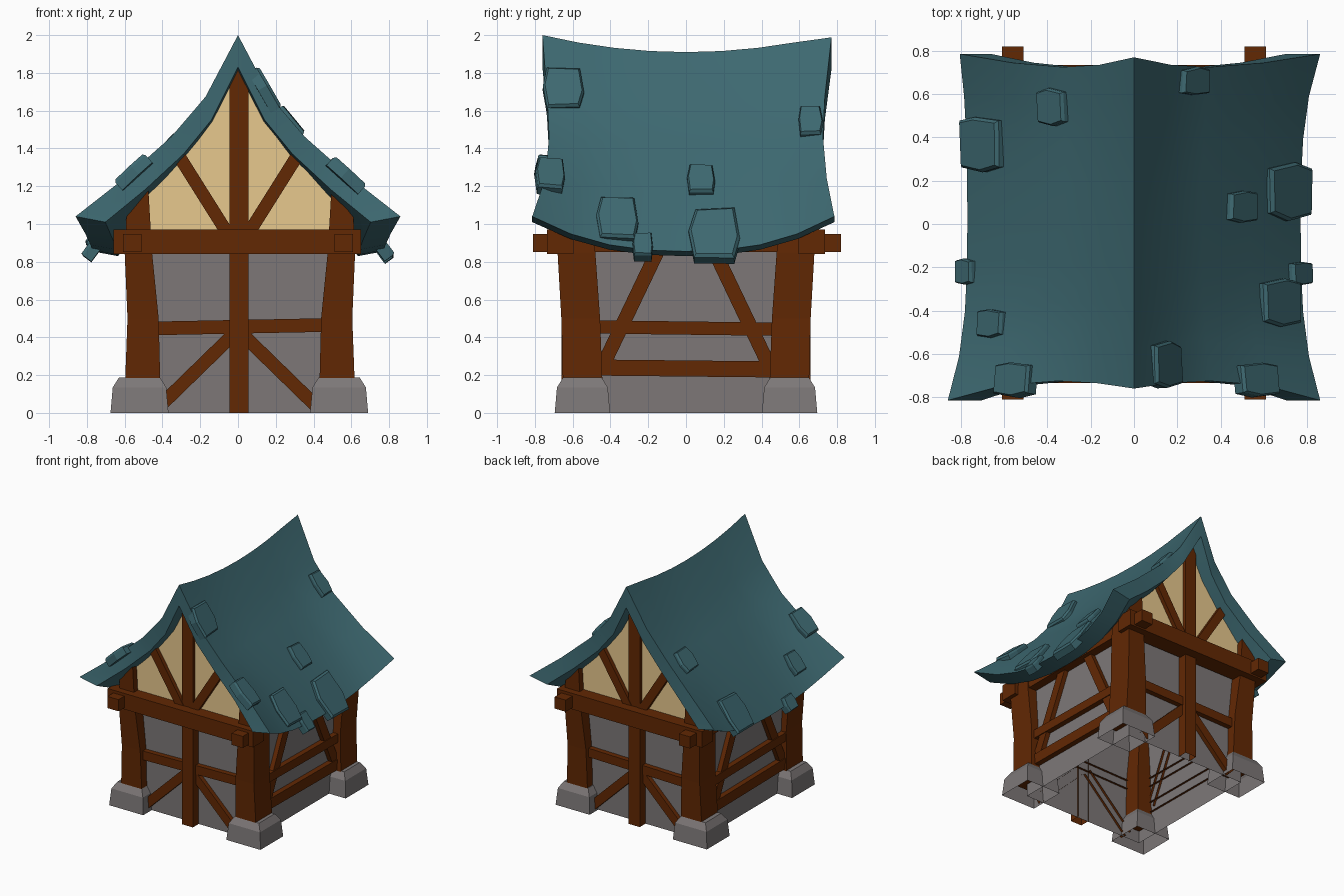
import bpy, bmesh, math, random
from mathutils import Vector

if "Cube" in bpy.data.objects:
    bpy.data.objects.remove(bpy.data.objects["Cube"])

random.seed(4)


def material(name, rgb):
    m = bpy.data.materials.new(name)
    m.diffuse_color = (*rgb, 1)
    m.use_nodes = True
    m.node_tree.nodes["Principled BSDF"].inputs["Base Color"].default_value = m.diffuse_color
    return m


TEAL = material("teal_roof", (0.047, 0.140, 0.164))
WOOD = material("brown_wood", (0.122, 0.021, 0.001))
STONE = material("grey_stone", (0.205, 0.187, 0.187))
PLASTER = material("tan_plaster", (0.80, 0.58, 0.27))


def make(name, verts, faces, mat):
    me = bpy.data.meshes.new(name)
    me.from_pydata([tuple(v) for v in verts], [], faces)
    bm = bmesh.new()
    bm.from_mesh(me)
    bmesh.ops.recalc_face_normals(bm, faces=bm.faces)
    bm.to_mesh(me)
    bm.free()
    me.materials.append(mat)
    ob = bpy.data.objects.new(name, me)
    bpy.context.collection.objects.link(ob)
    return ob


def loft(name, rings, mat, start=True, end=True, skip=None):
    """Skin between rings of points; skip leaves out one side."""
    n = len(rings[0])
    verts = [v for r in rings for v in r]
    faces = [(k * n + i, k * n + (i + 1) % n, (k + 1) * n + (i + 1) % n, (k + 1) * n + i)
             for k in range(len(rings) - 1) for i in range(n) if i != skip]
    if start:
        faces.append(tuple(range(n)))
    if end:
        faces.append(tuple(range(len(verts) - n, len(verts))))
    return make(name, verts, faces, mat)


def rect(x0, x1, y0, y1, z):
    return [(x0, y0, z), (x1, y0, z), (x1, y1, z), (x0, y1, z)]


def beam(name, a, b, width, depth, normal, hollow=False):
    """Rectangular timber from a to b on a wall with this normal; hollow ones have no back."""
    a, b, n = Vector(a), Vector(b), Vector(normal)
    w = (b - a).cross(n).normalized() * width / 2
    d = n * depth / 2
    return loft(name, [[p - w - d, p + w - d, p + w + d, p - w + d] for p in (a, b)], WOOD,
                not hollow, not hollow, 0 if hollow else None)


# Roof surface: curved at the gables, nearly straight mid-length, with a sagging ridge
FX = [0, 0.2, 0.41, 0.7, 1]
FZ_END = [0, 0.34, 0.56, 0.79, 1]
FZ_MID = [0, 0.25, 0.45, 0.70, 1]
YS = [0.76, 0.735, 0.725, 0.745, 0.80]


def drop(i, v):
    w = min(1, v * v)
    return FZ_MID[i] * (1 - w) + FZ_END[i] * w


def eave_x(v, under, side=1):
    flare = 0.035 if side < 0 and v > 0 else 0.09
    return (0.635 if under else 0.77) + flare * (0.75 if under else 1) * abs(v) ** 3


def heights(v, under):
    a = abs(v)
    return ((1.765 + 0.065 * a ** 2, 0.83 + 0.18 * a ** 2.4) if under
            else (1.91 + 0.09 * a ** 2, 0.855 + 0.185 * a ** 2.4))


def roof_point(side, i, v, under):
    zr, ze = heights(v, under)
    y = v * YS[i] * (1 + (0.018 if i == 4 else 0) * (-1 if v > 0 else 1))
    if i == 0 and v > 0.9:  # the back of the ridge reaches a little further and lower
        zr, y = zr - 0.012, y + 0.01
    return Vector((side * FX[i] * eave_x(v, under, side), y, zr + (ze - zr) * drop(i, v)))


def roof_z(x, y, under=False):
    f = abs(x) / eave_x(y / 0.76, under)
    k = max(i for i in range(4) if FX[i] <= f)
    s = (f - FX[k]) / (FX[k + 1] - FX[k])
    v = y / (YS[k] + s * (YS[k + 1] - YS[k]))
    zr, ze = heights(v, under)
    return zr + (ze - zr) * (drop(k, v) + s * (drop(k + 1, v) - drop(k, v)))


cols = [(-1, i) for i in (4, 3, 2, 1)] + [(1, i) for i in range(5)]
rings = []
for r in range(9):
    v = -1 + r / 4
    rings.append([roof_point(s, i, v, False) for s, i in cols] +
                 [roof_point(s, i, v, True) for s, i in reversed(cols)])
n = len(rings[0])
roof_faces = [(k * n + i, k * n + (i + 1) % n, (k + 1) * n + (i + 1) % n, (k + 1) * n + i)
              for k in range(8) for i in range(n)]
roof_faces += [(b + i, b + i + 1, b + 16 - i, b + 17 - i) for b in (0, 8 * n) for i in range(8)]
roof = make("roof", [v for r in rings for v in r], roof_faces, TEAL)
bpy.context.view_layer.objects.active = roof
roof.select_set(True)
bpy.ops.object.shade_smooth_by_angle(angle=math.radians(35))
roof.select_set(False)

# Raised loose shingles: x, y, x size, y size
SHINGLES = [(-0.70, 0.37, 0.18, 0.26), (-0.37, 0.54, 0.12, 0.17), (-0.77, -0.22, 0.07, 0.12),
            (-0.65, -0.46, 0.11, 0.13), (-0.55, -0.72, 0.16, 0.16), (0.27, 0.66, 0.12, 0.13),
            (0.71, 0.15, 0.19, 0.26), (0.49, 0.08, 0.12, 0.15), (0.76, -0.23, 0.09, 0.11),
            (0.67, -0.36, 0.17, 0.22), (0.57, -0.72, 0.17, 0.16), (0.14, -0.65, 0.12, 0.21)]
OUTLINE = [(-0.85, -1), (0.85, -1), (1, -0.2), (0.8, 1), (-0.8, 1), (-1, 0.1)]
for k, (x, y, sx, sy) in enumerate(SHINGLES):
    c = Vector((x, y, roof_z(x, y)))
    e = 0.05
    slope = Vector((2 * e, 0, roof_z(x + e, y) - roof_z(x - e, y)))
    along = Vector((0, 1, (roof_z(x, y + e) - roof_z(x, y - e)) / (2 * e) * 0.3)).normalized()
    half = slope.length / (2 * e) * sx / 2
    slope.normalize()
    along = (along - slope * along.dot(slope)).normalized()
    nrm = slope.cross(along).normalized()
    if nrm.z < 0:
        nrm = -nrm
    pts = [(a * sy / 2 * random.uniform(0.95, 1.05), b * half * random.uniform(0.95, 1.05))
           for a, b in OUTLINE]
    down = -1 if x > 0 else 1
    loft(f"shingle_{k + 1}", [[c + along * a * s + slope * b * s * down + nrm * h for a, b in pts]
                              for s, h in ((1, -0.035), (1, 0.018), (0.9, 0.033))], TEAL)

# Stone-grey walls, open below
loft("walls", [rect(-0.54, 0.54, -0.585, 0.585, z) for z in (0, 1.05)], STONE, False, False)

for sy, end in ((-1, "front"), (1, "back")):
    # Plaster gable following the underside of the roof
    xs = [-0.56, -0.42, -0.27, -0.13, 0, 0.13, 0.27, 0.42, 0.56]
    prof = [(x, roof_z(x, 0.63, True) + 0.03) for x in xs] + [(0.56, 0.88), (-0.56, 0.88)]
    make(f"{end}_gable", [(x, sy * 0.63, z) for x, z in prof], [tuple(range(len(prof)))], PLASTER)

    # End-wall timbers
    nrm = (0, sy, 0)
    beam(f"{end}_tie_beam", (-0.66, sy * 0.665, 0.905), (0.65, sy * 0.665, 0.905), 0.13, 0.14, nrm)
    beam(f"{end}_king_post", (0.005, sy * 0.617, 0), (0.005, sy * 0.617, 1.84), 0.1, 0.085, nrm, True)
    beam(f"{end}_rail", (-0.46, sy * 0.597, 0.447), (0.46, sy * 0.597, 0.465), 0.072, 0.06, nrm, True)
    for sx, side in ((-1, "left"), (1, "right")):
        beam(f"{end}_{side}_lower_brace", (sx * 0.03, sy * 0.593, 0.41),
             (sx * 0.42, sy * 0.593, 0.03), 0.07, 0.055, nrm, True)
        beam(f"{end}_{side}_gable_brace", (sx * 0.03, sy * 0.638, 0.91),
             (sx * 0.335, sy * 0.638, 1.395), 0.068, 0.05, nrm, True)

        # Bent corner post with a top cut to the roof slope
        rings = []
        for z, xi, xo, yi, yo in ((0.1, 0.42, 0.61, 0.44, 0.65), (0.5, 0.43, 0.595, 0.455, 0.66),
                                  (0.85, 0.465, 0.61, 0.48, 0.68), (1.08, 0.485, 0.60, 0.50, 0.68)):
            ring = rect(xi, xo, yi, yo, z)
            if z > 1:
                ring = [(x, y, 1.19 if x < 0.5 else 1.06) for x, y, _ in ring]
            rings.append([(sx * x + 0.01, sy * y, h) for x, y, h in ring])
        loft(f"{end}_{side}_post", rings, WOOD)

        # Chamfered stone footing, open below
        loft(f"{end}_{side}_footing",
             [[(sx * x + 0.007, sy * y, z)
               for x, y, _ in rect(0.375 + d, 0.682 - d, 0.402 + d, 0.695 - d, 0)]
              for z, d in ((0, 0), (0.135, 0.012), (0.188, 0.045))], STONE, start=False)

for sx, side in ((-1, "left"), (1, "right")):
    # Side-wall timbers
    nrm = (sx, 0, 0)
    beam(f"{side}_wall_plate", (sx * 0.56, -0.81, 0.90), (sx * 0.56, 0.82, 0.90), 0.095, 0.1, nrm)
    beam(f"{side}_upper_rail", (sx * 0.553, -0.48, 0.455), (sx * 0.553, 0.48, 0.443), 0.07, 0.06, nrm, True)
    beam(f"{side}_lower_rail", (sx * 0.553, -0.48, 0.24), (sx * 0.553, 0.48, 0.23), 0.085, 0.06, nrm, True)
    for sy, end in ((-1, "front"), (1, "back")):
        beam(f"{side}_{end}_brace", (sx * 0.549, sy * 0.12, 0.92),
             (sx * 0.549, sy * 0.44, 0.25), 0.075, 0.055, nrm, True)
